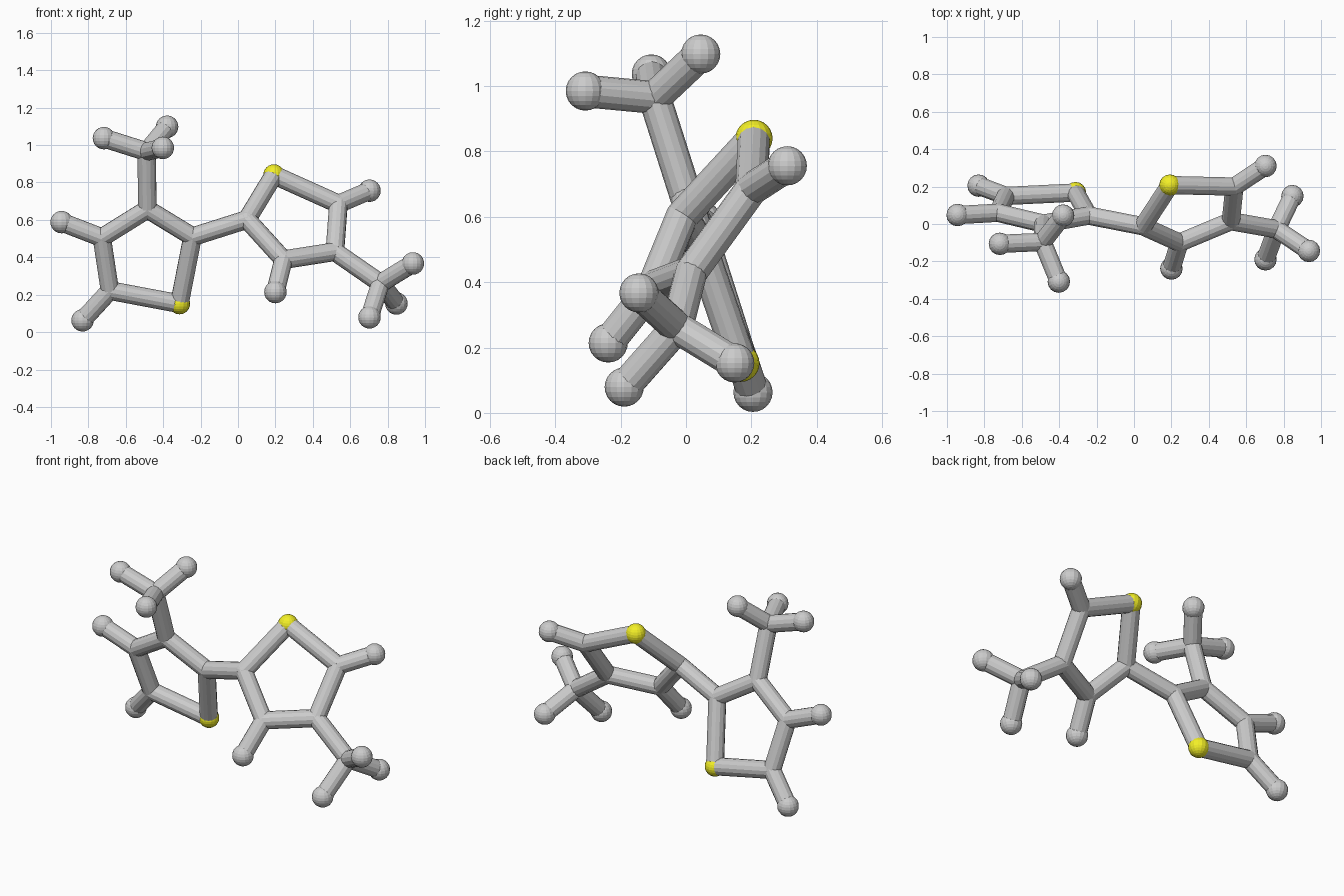
import bpy
from mathutils import Vector

if "Cube" in bpy.data.objects:
    bpy.data.objects.remove(bpy.data.objects["Cube"])

BOND_R = 0.05
RADII = {"carbon": 0.05, "hydrogen": 0.06, "sulfur": 0.057}

yellow = bpy.data.materials.new("sulfur_yellow")
yellow.diffuse_color = (0.9, 0.87, 0.02, 1)
yellow.use_nodes = True
yellow.node_tree.nodes["Principled BSDF"].inputs["Base Color"].default_value = yellow.diffuse_color


def atom(name, kind, pos):
    bpy.ops.mesh.primitive_uv_sphere_add(segments=16, ring_count=12,
                                         radius=RADII[kind], location=pos)
    ob = bpy.context.object
    ob.name = name
    if kind == "sulfur":
        ob.data.materials.append(yellow)


def bond(a, b):
    a, b = Vector(a), Vector(b)
    d = b - a
    bpy.ops.mesh.primitive_cylinder_add(vertices=14, radius=BOND_R,
                                        depth=d.length, location=(a + b) / 2)
    ob = bpy.context.object
    ob.name = "bond"
    ob.rotation_mode = 'QUATERNION'
    ob.rotation_quaternion = d.to_track_quat('Z', 'Y')


def half(side, ring, hydrogens, methyl_on, methyl):
    # five-sided ring: sulfur first, then four carbons
    for i, p in enumerate(ring):
        kind = "carbon" if i else "sulfur"
        atom(f"{side}_ring_{kind}", kind, p)
        bond(p, ring[(i + 1) % 5])
    # single hydrogens on the ring
    for i, p in hydrogens:
        atom(f"{side}_ring_hydrogen", "hydrogen", p)
        bond(ring[i], p)
    # side group: one carbon with three hydrogens
    centre, *ends = methyl
    atom(f"{side}_branch_carbon", "carbon", centre)
    bond(ring[methyl_on], centre)
    for p in ends:
        atom(f"{side}_branch_hydrogen", "hydrogen", p)
        bond(centre, p)


left_ring = [(-0.313, 0.168, 0.152), (-0.243, 0.045, 0.51), (-0.484, 0.002, 0.657),
             (-0.728, 0.06, 0.505), (-0.685, 0.15, 0.222)]
half("left", left_ring,
     [(3, (-0.943, 0.048, 0.588)), (4, (-0.831, 0.205, 0.063))], 2,
     [(-0.489, -0.096, 0.965), (-0.717, -0.106, 1.037),
      (-0.379, 0.045, 1.098), (-0.402, -0.308, 0.985)])

right_ring = [(0.192, 0.208, 0.840), (0.048, -0.012, 0.602), (0.243, -0.1, 0.387),
              (0.518, 0.015, 0.43), (0.537, 0.2, 0.685)]
half("right", right_ring,
     [(2, (0.2, -0.238, 0.214)), (4, (0.703, 0.31, 0.756))], 3,
     [(0.762, -0.028, 0.261), (0.935, -0.144, 0.367),
      (0.847, 0.149, 0.153), (0.703, -0.189, 0.079)])

# link between the two rings
bond(left_ring[1], right_ring[1])
